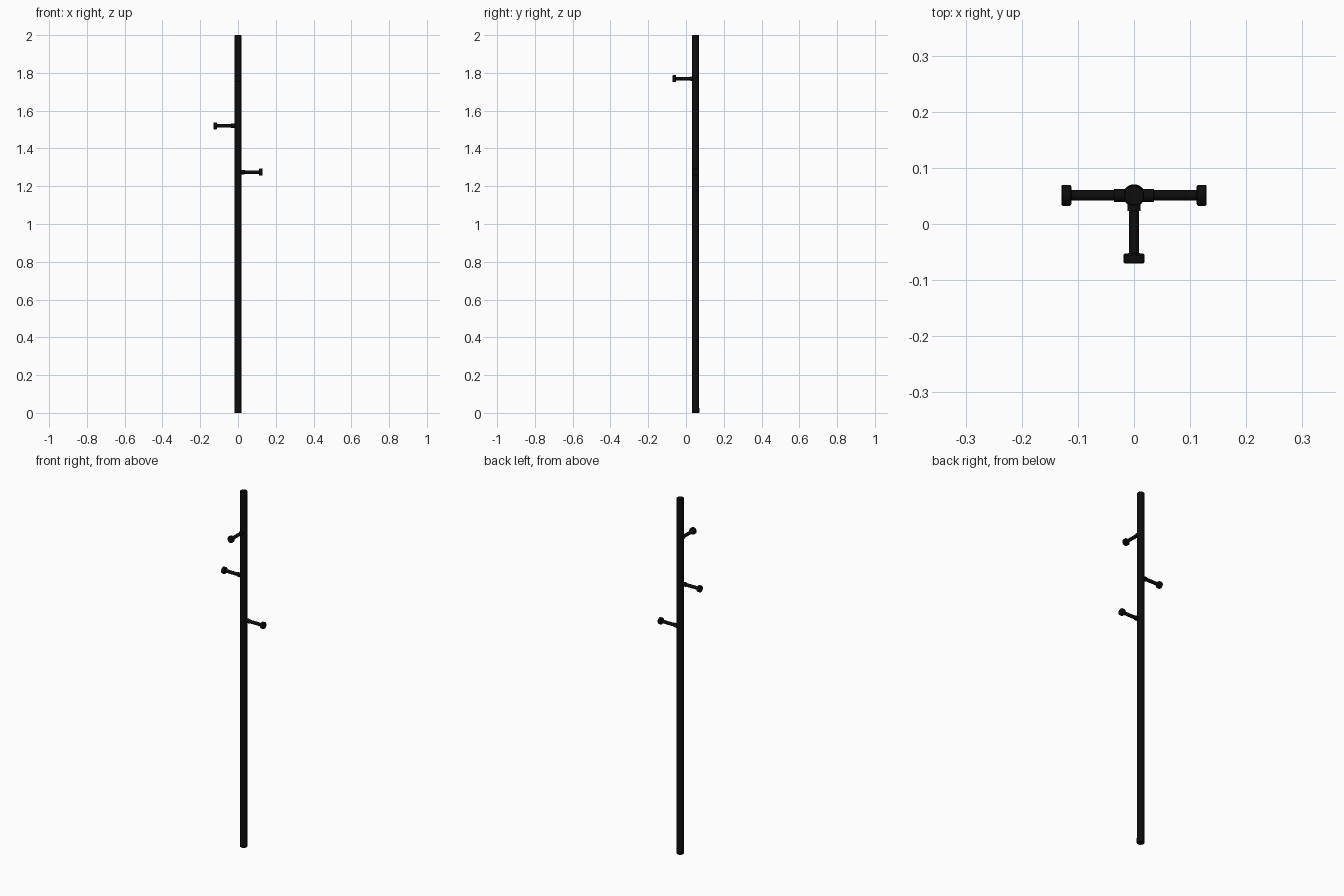
import bpy, math
from mathutils import Matrix, Vector

if "Cube" in bpy.data.objects:
    bpy.data.objects.remove(bpy.data.objects["Cube"])

PY = 0.051  # pole centre in y

black = bpy.data.materials.new("black_metal")
black.diffuse_color = (0.004, 0.004, 0.004, 1)
black.use_nodes = True
black.node_tree.nodes["Principled BSDF"].inputs["Base Color"].default_value = black.diffuse_color


def lathe(name, profile, loc, axis=(0, 0, 1), seg=32):
    """Revolve (radius, distance) points about an axis, with closed ends."""
    rot = Vector((0, 0, 1)).rotation_difference(Vector(axis)).to_matrix().to_4x4()
    m = Matrix.Translation(loc) @ rot
    verts, faces = [], []
    for r, h in profile:
        for i in range(seg):
            a = 2 * math.pi * i / seg
            verts.append(m @ Vector((r * math.cos(a), r * math.sin(a), h)))
    n = len(profile)
    for j in range(n - 1):
        for i in range(seg):
            k = (i + 1) % seg
            faces.append((j * seg + i, j * seg + k, (j + 1) * seg + k, (j + 1) * seg + i))
    faces.append(tuple(reversed(range(seg))))
    faces.append(tuple(range((n - 1) * seg, n * seg)))
    me = bpy.data.meshes.new(name)
    me.from_pydata(verts, [], faces)
    me.materials.append(black)
    ob = bpy.data.objects.new(name, me)
    bpy.context.collection.objects.link(ob)
    bpy.context.view_layer.objects.active = ob
    bpy.ops.object.select_all(action='DESELECT')
    ob.select_set(True)
    bpy.ops.object.shade_smooth_by_angle(angle=math.radians(35))
    return ob


# Upright pole and its slightly wider foot
lathe("pole", [(0.0182, 0.01), (0.0182, 1.998), (0.0165, 2.0)], (0, PY, 0))
lathe("foot", [(0.0185, 0), (0.0197, 0.002), (0.0197, 0.026), (0.0185, 0.028)], (0, PY, 0))

# Pegs: name, height, direction, inward offset
pegs = [("front", 1.77, (0, -1, 0), 0.008),
        ("left", 1.52, (-1, 0, 0), 0.0),
        ("right", 1.275, (1, 0, 0), 0.0)]
for name, z, d, off in pegs:
    base = Vector((0, PY, z)) - Vector(d) * off
    lathe(name + "_peg_collar", [(0.0118, 0.012), (0.0118, 0.035), (0.011, 0.036)], base, d)
    lathe(name + "_peg_rod", [(0.0093, 0.012), (0.0093, 0.118)], base, d)
    lathe(name + "_peg_cap", [(0.010, 0.111), (0.0165, 0.112), (0.0185, 0.114),
                              (0.0185, 0.1275), (0.017, 0.1293)], base, d)
